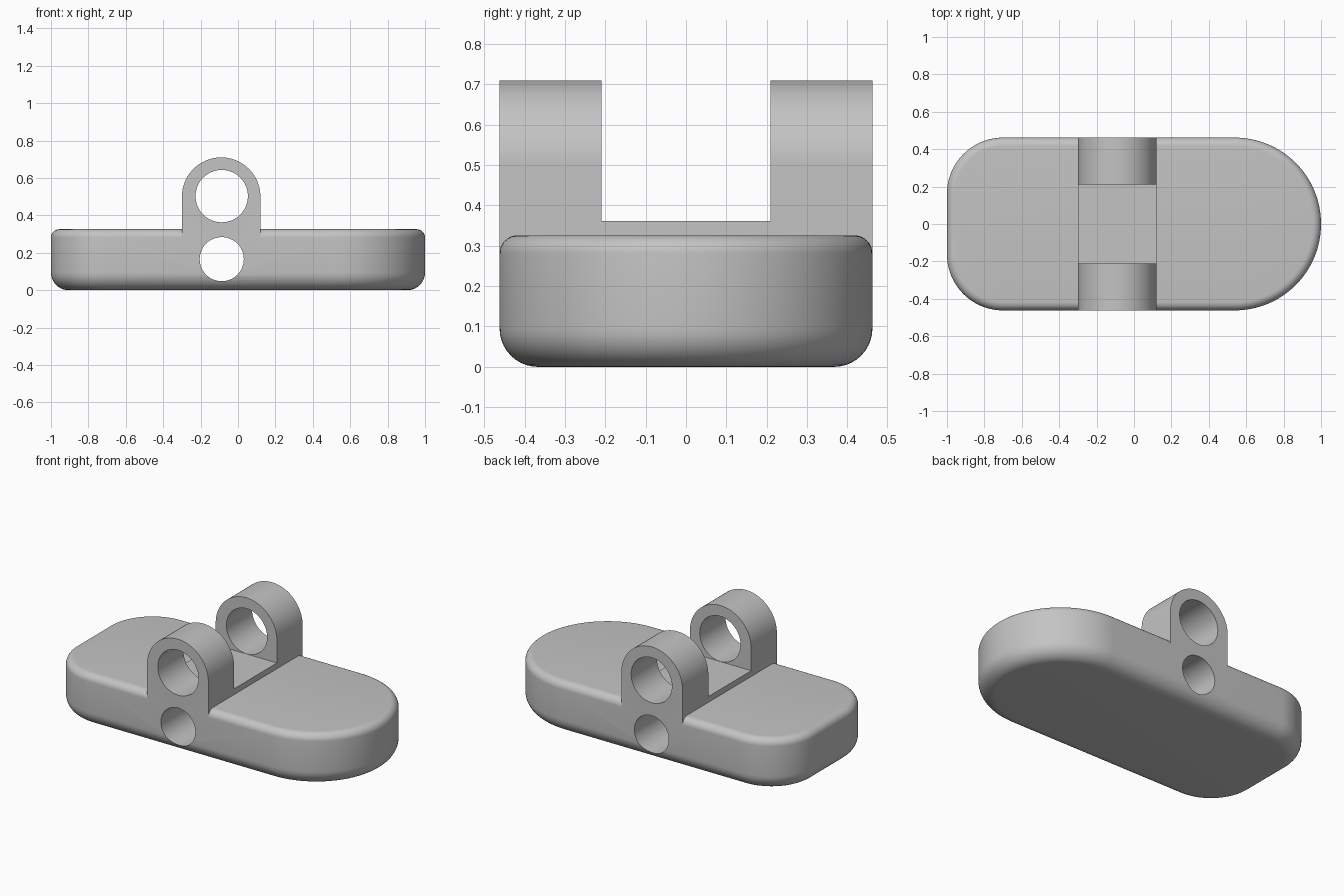
import bpy, bmesh, math

default = bpy.data.objects.get("Cube")
if default:
    bpy.data.objects.remove(default)

grey = bpy.data.materials.new("plain grey")
grey.use_nodes = True
colour = (0.55, 0.55, 0.55, 1)
grey.diffuse_color = colour
grey.node_tree.nodes["Principled BSDF"].inputs["Base Color"].default_value = colour

HALF_Y, AXIS_X = 0.462, -0.09


def arc(cx, cy, r, start, end, steps):
    angles = [math.radians(start + (end - start) * i / steps) for i in range(steps + 1)]
    return [(cx + r * math.cos(a), cy + r * math.sin(a)) for a in angles]


def loft(name, rings):
    """Skin a stack of matching closed rings and cap both ends."""
    bm = bmesh.new()
    loops = [[bm.verts.new(p) for p in ring] for ring in rings]
    n = len(loops[0])
    for low, high in zip(loops, loops[1:]):
        for i in range(n):
            j = (i + 1) % n
            bm.faces.new((low[i], low[j], high[j], high[i]))
    bm.faces.new(loops[0][::-1])
    bm.faces.new(loops[-1])
    bmesh.ops.recalc_face_normals(bm, faces=bm.faces)
    mesh = bpy.data.meshes.new(name)
    bm.to_mesh(mesh)
    bm.free()
    mesh.materials.append(grey)
    obj = bpy.data.objects.new(name, mesh)
    bpy.context.collection.objects.link(obj)
    return obj


def extrude_y(name, profile, half):
    return loft(name, [[(x, y, z) for x, z in profile] for y in (-half, half)])


def combine(target, tool, operation):
    mod = target.modifiers.new(operation.title(), 'BOOLEAN')
    mod.operation, mod.solver, mod.object = operation, 'EXACT', tool
    bpy.context.view_layer.objects.active = target
    bpy.ops.object.modifier_apply(modifier=mod.name)
    bpy.data.objects.remove(tool)


def base_ring(inset, z):
    r = 0.3 - inset
    outline = (arc(1 - HALF_Y, 0, HALF_Y - inset, -90, 90, 64)
               + arc(-0.7, HALF_Y - 0.3, r, 90, 180, 24)
               + arc(-0.7, 0.3 - HALF_Y, r, 180, 270, 24))
    return [(x, y, z) for x, y in outline]


# Base slab: large fillet below, small fillet above
TOP, LOW_R, TOP_R = 0.326, 0.095, 0.045
edge = [(LOW_R * (1 - math.sin(t)), LOW_R * (1 - math.cos(t)))
        for t in (math.pi / 2 * i / 10 for i in range(11))]
edge += [(TOP_R * (1 - math.cos(t)), TOP - TOP_R * (1 - math.sin(t)))
         for t in (math.pi / 2 * i / 8 for i in range(9))]
base = loft("hinge_base", [base_ring(d, z) for d, z in edge])

# Round-topped saddle, slotted to leave two lugs and a raised pad
R = 0.21
saddle = extrude_y("saddle", arc(AXIS_X, 0.5, R, 0, 180, 48)
                   + [(AXIS_X - R, 0.2), (AXIS_X + R, 0.2)], HALF_Y)
slot = extrude_y("slot_cutter", [(-0.5, 0.362), (0.4, 0.362), (0.4, 0.9), (-0.5, 0.9)], 0.21)
combine(saddle, slot, 'DIFFERENCE')
combine(base, saddle, 'UNION')

# Pin bore through the lugs and a second bore through the base
for z, r in ((0.503, 0.14), (0.166, 0.118)):
    bore = extrude_y("bore_cutter", arc(AXIS_X + 0.003, z, r, 0, 352.5, 47), 0.6)
    combine(base, bore, 'DIFFERENCE')

bpy.ops.object.select_all(action='DESELECT')
base.select_set(True)
bpy.context.view_layer.objects.active = base
bpy.ops.object.shade_smooth_by_angle(angle=math.radians(30))
